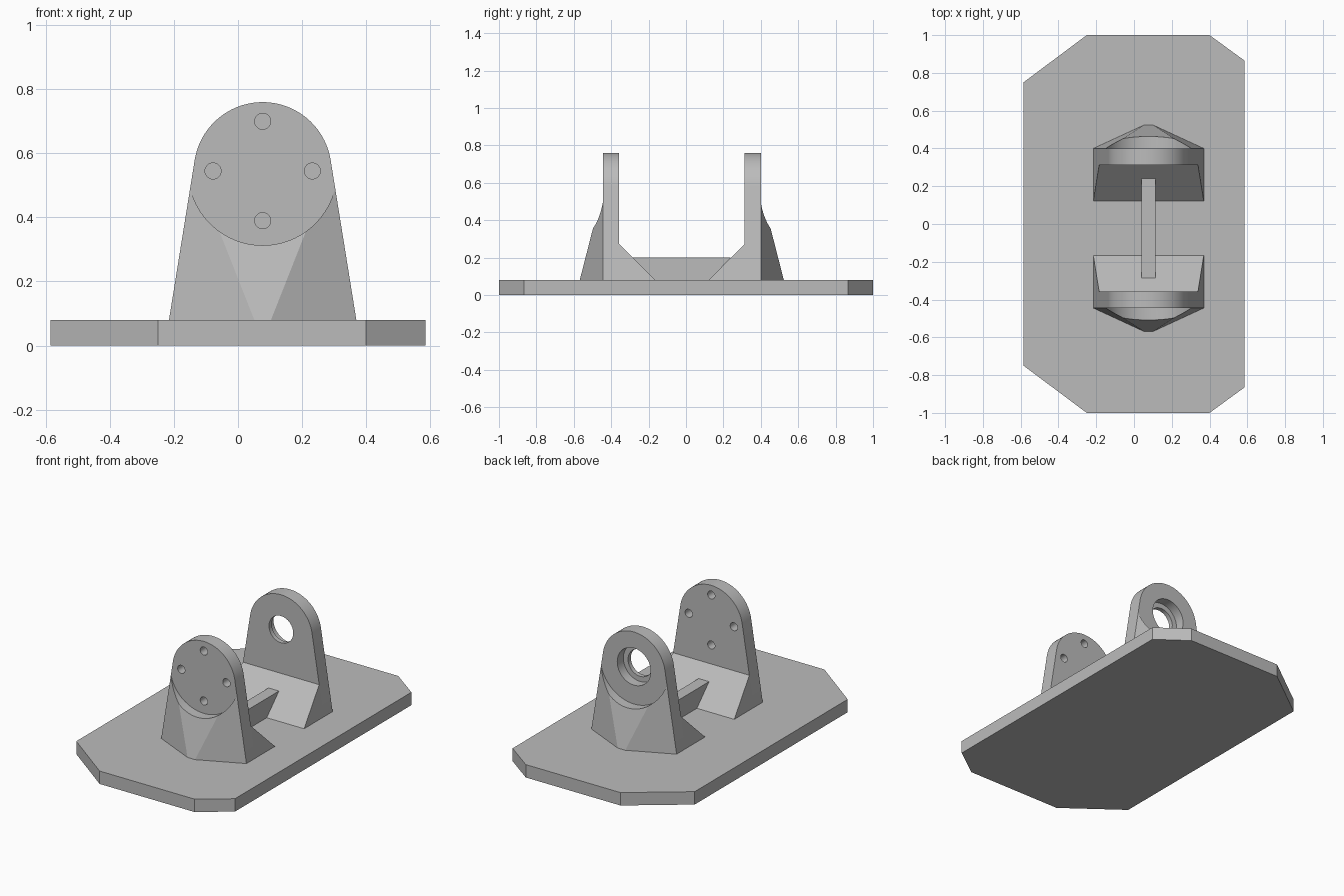
import bpy, bmesh, math
from mathutils import Vector, Matrix

if "Cube" in bpy.data.objects:
    bpy.data.objects.remove(bpy.data.objects["Cube"], do_unlink=True)

grey = bpy.data.materials.new("machined grey")
grey.use_nodes = True
grey.diffuse_color = (0.5, 0.5, 0.5, 1)
grey.node_tree.nodes["Principled BSDF"].inputs["Base Color"].default_value = (0.5, 0.5, 0.5, 1)

CX, CY = 0.077, -0.0225      # centre of the bracket pair
DECK, AXIS = 0.08, 0.545     # top of base, height of bore axis
RADIUS = 0.215               # rounded head of each upright
FOOT = 0.2925                # half width of each upright at the deck
INNER, OUTER = 0.335, 0.4225  # upright faces, measured from CY


def finish(name, bm):
    bmesh.ops.recalc_face_normals(bm, faces=bm.faces)
    mesh = bpy.data.meshes.new(name)
    bm.to_mesh(mesh)
    bm.free()
    mesh.materials.append(grey)
    obj = bpy.data.objects.new(name, mesh)
    bpy.context.collection.objects.link(obj)
    return obj


def prism(name, points, offset):
    bm = bmesh.new()
    face = bm.faces.new([bm.verts.new(p) for p in points])
    geom = bmesh.ops.extrude_face_region(bm, geom=[face])["geom"]
    moved = [v for v in geom if isinstance(v, bmesh.types.BMVert)]
    bmesh.ops.translate(bm, verts=moved, vec=Vector(offset))
    return finish(name, bm)


def hull(name, points):
    bm = bmesh.new()
    for p in points:
        bm.verts.new(p)
    bmesh.ops.convex_hull(bm, input=bm.verts[:])
    bmesh.ops.dissolve_limit(bm, angle_limit=0.005, verts=bm.verts[:], edges=bm.edges[:])
    return finish(name, bm)


def drill(obj, x, z, radius, y0, y1, segments=64):
    """Cut a round hole along y from y0 to y1."""
    bm = bmesh.new()
    place = Matrix.Translation((x, (y0 + y1) / 2, z)) @ Matrix.Rotation(math.pi / 2, 4, 'X')
    bmesh.ops.create_cone(bm, cap_ends=True, segments=segments, radius1=radius,
                          radius2=radius, depth=abs(y1 - y0), matrix=place)
    cutter = finish("cutter", bm)
    cutter.hide_render = True
    mod = obj.modifiers.new("hole", 'BOOLEAN')
    mod.operation, mod.solver, mod.object = 'DIFFERENCE', 'EXACT', cutter
    graph = bpy.context.evaluated_depsgraph_get()
    mesh = bpy.data.meshes.new_from_object(obj.evaluated_get(graph))
    obj.modifiers.clear()
    obj.data = mesh
    bpy.data.objects.remove(cutter, do_unlink=True)


def smooth(obj):
    bpy.ops.object.select_all(action='DESELECT')
    obj.select_set(True)
    bpy.context.view_layer.objects.active = obj
    bpy.ops.object.shade_smooth_by_angle(angle=math.radians(20))


# Base plate with clipped corners, larger clips on the right
half = [(-0.585, 0.75), (-0.25, 1), (0.4, 1), (0.585, 0.865)]
outline = half + [(x, -y) for x, y in reversed(half)]
prism("base_plate", [(x, y, 0) for x, y in outline], (0, 0, DECK))

# Upright outline: tapered sides tangent to a round head
drop = AXIS - DECK
tangent = math.acos(RADIUS / math.hypot(FOOT, drop)) - math.atan2(drop, FOOT)
taper = math.tan(tangent)
steps = 48
profile = [(CX - FOOT, DECK), (CX + FOOT, DECK)]
for i in range(steps + 1):
    a = tangent + (math.pi - 2 * tangent) * i / steps
    profile.append((CX + RADIUS * math.cos(a), AXIS + RADIUS * math.sin(a)))

for side, label in ((-1, "front"), (1, "back")):
    def at(d):
        return CY + side * d

    upright = prism(label + "_upright", [(x, at(INNER), z) for x, z in profile],
                    (0, side * (OUTER - INNER), 0))
    if side < 0:
        # Four bolt holes around the axis
        for k in range(4):
            a = k * math.pi / 2
            drill(upright, CX + 0.155 * math.cos(a), AXIS + 0.155 * math.sin(a),
                  0.025, at(INNER - 0.05), at(OUTER + 0.05), 32)
    else:
        # Stepped bearing bore
        drill(upright, CX, AXIS, 0.115, at(OUTER - 0.06), at(OUTER + 0.05))
        drill(upright, CX, AXIS, 0.083, at(INNER - 0.05), at(OUTER + 0.05))
    smooth(upright)

    # Outer faceted buttress with a round clearance around the head
    rise = 0.48
    points = []
    for s in (-1, 1):
        points += [(CX + s * FOOT, at(OUTER), DECK),
                   (CX + s * 0.026, at(0.5455), DECK),
                   (CX + s * (FOOT - taper * rise), at(OUTER), DECK + rise)]
    buttress = hull(label + "_outer_buttress", points)
    drill(buttress, CX, AXIS, 0.232, at(OUTER - 0.02), at(OUTER + 0.3), 96)
    smooth(buttress)

    # Inner sloping foot
    rise = 0.192
    points = []
    for s in (-1, 1):
        points += [(CX + s * FOOT, at(INNER), DECK), (CX + s * FOOT, at(0.143), DECK),
                   (CX + s * (FOOT - taper * rise), at(INNER), DECK + rise)]
    hull(label + "_inner_foot", points)

# Rib joining the two feet
rib = [(-0.143, DECK), (0.143, DECK), (0.2625, 0.2), (-0.2625, 0.2)]
prism("centre_rib", [(CX - 0.036, CY + y, z) for y, z in rib], (0.072, 0, 0))
